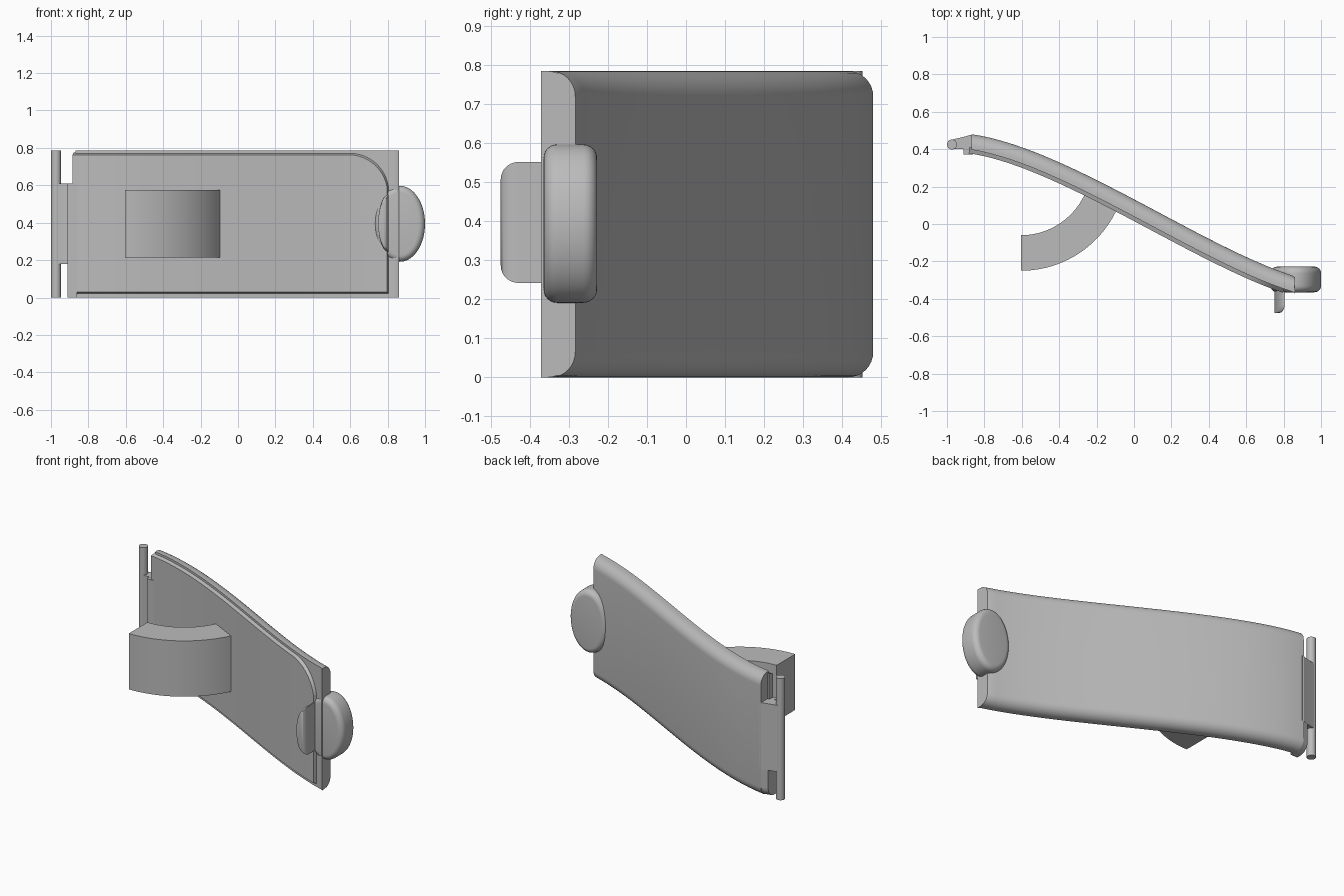
import bpy, bmesh, math
from mathutils import Vector

cube = bpy.data.objects.get("Cube")
if cube:
    bpy.data.objects.remove(cube)

grey = bpy.data.materials.new("plain grey")
grey.use_nodes = True
colour = (0.5, 0.5, 0.5, 1)
grey.diffuse_color = colour
grey.node_tree.nodes["Principled BSDF"].inputs["Base Color"].default_value = colour

H = 0.785            # full height
ROUND = 0.065        # rounding of the back edges


def loft(name, sections, angle=30):
    """Skin equal-length closed sections and cap both ends."""
    bm = bmesh.new()
    rings = [[bm.verts.new(p) for p in s] for s in sections]
    n = len(rings[0])
    for a, b in zip(rings, rings[1:]):
        for i in range(n):
            j = (i + 1) % n
            bm.faces.new((a[i], a[j], b[j], b[i]))
    bm.faces.new(rings[0])
    bm.faces.new(rings[-1])
    bmesh.ops.recalc_face_normals(bm, faces=bm.faces)
    mesh = bpy.data.meshes.new(name)
    bm.to_mesh(mesh)
    bm.free()
    obj = bpy.data.objects.new(name, mesh)
    bpy.context.collection.objects.link(obj)
    mesh.materials.append(grey)
    bpy.ops.object.select_all(action='DESELECT')
    obj.select_set(True)
    bpy.context.view_layer.objects.active = obj
    bpy.ops.object.shade_smooth_by_angle(angle=math.radians(angle))
    return obj


def prism(name, outline, z0, z1):
    return loft(name, [[(x, y, z) for x, y in outline] for z in (z0, z1)])


def arc(cx, cy, rx, ry, a0, a1, n):
    angles = [math.radians(a0 + (a1 - a0) * i / n) for i in range(n + 1)]
    return [(cx + rx * math.cos(a), cy + ry * math.sin(a)) for a in angles]


# S-shaped back line of the plate, with its front-facing normal
ctrl = [Vector(p) for p in ((-0.87, 0.48), (-0.37, 0.41), (0.33, -0.10), (0.83, -0.27))]


def spine(t):
    a, b, c, d = ctrl
    u = 1 - t
    p = a * u**3 + b * 3 * u * u * t + c * 3 * u * t * t + d * t**3
    v = (b - a) * u * u + (c - b) * 2 * u * t + (d - c) * t * t
    return p, Vector((v.y, -v.x)).normalized()


# Curved body: square front edges, rounded back edges
BODY = 0.082
profile = [(BODY, 0)]
profile += arc(ROUND, ROUND, ROUND, ROUND, 270, 180, 8)
profile += arc(ROUND, H - ROUND, ROUND, ROUND, 180, 90, 8)
profile += [(BODY, H)]
sections = []
for i in range(51):
    p, n = spine(1.05 * i / 50)
    ring = []
    for depth, z in profile:
        q = p + n * depth
        ring.append((min(max(q.x, -0.87), 0.86), q.y, z))
    sections.append(ring)
loft("curved_plate", sections)

# Thin front lip with one large rounded upper corner
sections = []
R = 0.21
for i in range(65):
    p, n = spine(1 - (1 - i / 64) ** 2)
    outer, inner = p + n * 0.103, p + n * 0.07
    k = min(max((outer.x - 0.80 + R) / R, 0), 1)
    top = 0.775 - R + R * math.sqrt(1 - k * k)
    sections.append([(inner.x, inner.y, 0.015), (outer.x, outer.y, 0.03),
                     (outer.x, outer.y, top - 0.012), (inner.x, inner.y, top)])
loft("front_lip", sections)

# Lower shoulder at the hinge end
sections = []
for x, back in ((-0.912, 0.465), (-0.86, 0.478)):
    edge = arc(back - ROUND, ROUND, ROUND, ROUND, 270, 360, 8)
    outline = [(0.372, 0)] + edge + [(back, 0.61), (0.372, 0.61)]
    sections.append([(x, y, z) for y, z in outline])
loft("hinge_shoulder", sections)

# Hinge tab and pin
prism("hinge_tab", [(-0.975, 0.40), (-0.91, 0.40), (-0.86, 0.39),
                    (-0.86, 0.48), (-0.91, 0.466), (-0.975, 0.451)], 0.18, 0.61)
prism("hinge_pin", arc(-0.973, 0.425, 0.027, 0.027, 0, 348.75, 31), 0, H)

# Curved hook on the front
hook = arc(-0.605, 0.316, 0.566, 0.566, -90, -18, 24)
hook += arc(-0.605, 0.316, 0.376, 0.376, -18, -90, 24)
prism("front_hook", hook, 0.215, 0.575)

# Oval thumb knob with rounded rims
sections = []
b = 0.035
rims = arc(-0.365 + b, -b, b, b, 180, 90, 6) + arc(-0.228 - b, -b, b, b, 90, 0, 6)
for y, inset in rims:
    oval = arc(0.865, 0.394, 0.135 + inset, 0.203 + inset, 0, 354.375, 63)
    sections.append([(x, y, z) for x, z in oval])
loft("thumb_knob", sections, 40)

# Half-oval catch on the front, rounded towards its outer end
sections = []
b = 0.045
for y, inset in [(-0.33, 0)] + arc(-0.475 + b, -b, b, b, 90, 180, 8):
    right = 0.805 + inset * 0.6
    half = arc(right, 0.397, right - 0.75, 0.155 + inset, 90, 270, 24)
    sections.append([(x, y, z) for x, z in half])
loft("front_catch", sections, 40)
